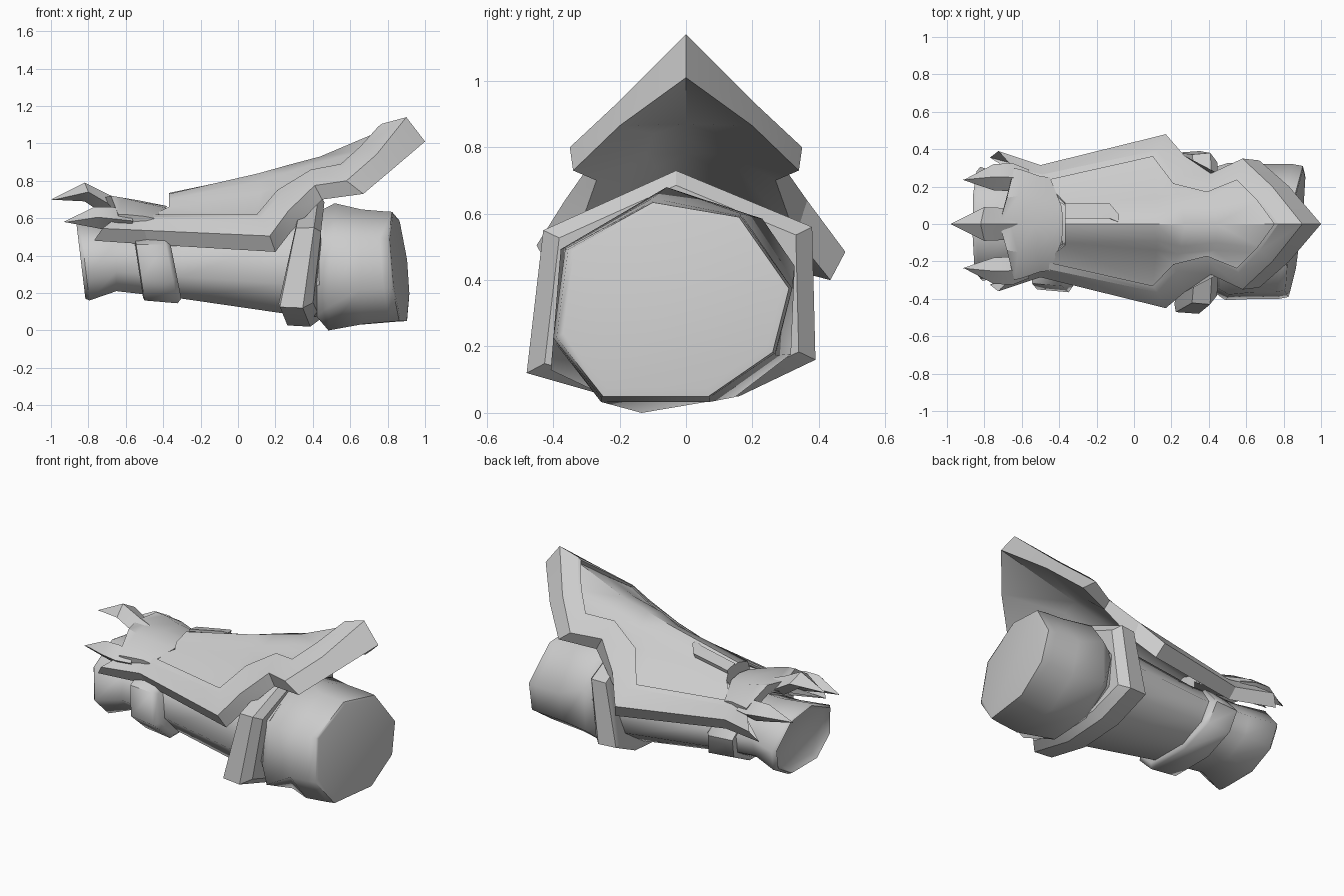
import bpy, bmesh, math

if "Cube" in bpy.data.objects:
    bpy.data.objects.remove(bpy.data.objects["Cube"])

metal = bpy.data.materials.new("light_grey")
metal.diffuse_color = (0.6, 0.6, 0.6, 1)
metal.use_nodes = True
metal.node_tree.nodes["Principled BSDF"].inputs["Base Color"].default_value = metal.diffuse_color


def make(name, verts, faces, angle=30):
    """Mesh object with welded vertices, outward faces and sharp edges kept."""
    me = bpy.data.meshes.new(name)
    me.from_pydata([tuple(v) for v in verts], [], faces)
    bm = bmesh.new()
    bm.from_mesh(me)
    bmesh.ops.remove_doubles(bm, verts=bm.verts, dist=0.0005)
    bmesh.ops.recalc_face_normals(bm, faces=bm.faces)
    bm.to_mesh(me)
    bm.free()
    me.materials.append(metal)
    ob = bpy.data.objects.new(name, me)
    bpy.context.collection.objects.link(ob)
    bpy.context.view_layer.objects.active = ob
    ob.select_set(True)
    bpy.ops.object.shade_smooth_by_angle(angle=math.radians(angle))
    ob.select_set(False)
    return ob


def loft(name, rings, angle=30):
    """Closed rings joined in order, with both ends capped."""
    n = len(rings[0])
    verts = [p for r in rings for p in r]
    faces = [(k*n + i, k*n + (i+1) % n, (k+1)*n + (i+1) % n, (k+1)*n + i)
             for k in range(len(rings)-1) for i in range(n)]
    faces += [tuple(range(n)), tuple(range(len(verts)-n, len(verts)))]
    return make(name, verts, faces, angle)


OCT = [(-.17, .98), (.57, .83), (1, .1), (.86, -.55),
       (.31, -1), (-.6, -1), (-1, -.4), (-.9, .5)]


def ring(x, cy, cz, ry, rz, tilt=0.0, shape=OCT, yaw=0.0):
    return [(x + tilt*b*rz + yaw*a*ry, cy + a*ry, cz + b*rz) for a, b in shape]


# Forearm tube with a flared wrist and a recessed wrist opening
loft("forearm", [
    ring(-.81, 0, .37, .25, .17, -.12),
    ring(-.84, 0, .37, .28, .20, -.12),
    ring(-.82, 0, .37, .305, .21, -.12),
    ring(-.65, 0, .385, .26, .175),
    ring(-.30, -.01, .365, .27, .195),
    ring(.25, -.02, .355, .33, .265),
    ring(.46, -.03, .36, .34, .29)], 58)

# Flared elbow sleeve with a softly rounded end cap, cut at a slant
SLEEVE = [(-.05, 1), (.72, .72), (.98, .3), (.95, -.48),
          (.5, -.86), (-.25, -1), (-.98, -.62), (-.9, .45)]
loft("elbow_sleeve", [
    ring(.42, -.03, .355, .33, .28),
    ring(.50, -.04, .34, .375, .34, .05, SLEEVE),
    ring(.67, -.04, .343, .36, .31, -.02, yaw=.05),
    ring(.81, -.04, .345, .36, .298, -.09, yaw=.12),
    ring(.86, -.04, .345, .35, .295, -.1, yaw=.13),
    ring(.864, -.04, .35, .33, .275, -.1, yaw=.13)], 58)

# Thin strap near the wrist
loft("wrist_strap", [
    ring(-.535, -.02, .355, .28, .18, -.15),
    ring(-.53, -.03, .36, .32, .20, -.15),
    ring(-.365, -.03, .355, .335, .21, -.2),
    ring(-.34, -.03, .355, .30, .185, -.2)], 58)

# Heavy angular strap near the elbow
HEX = [(-.03, .73), (.38, .56), (.39, .16), (.16, .05),
       (-.13, .02), (-.48, .12), (-.43, .55)]


def hex_ring(x, s, tilt):
    return [(x + tilt*(max(z, .12)-.36) + .4*max(0, .12-z),
             -.03 + (y+.03)*s, .36 + (z-.36)*s) for y, z in HEX]


loft("elbow_strap", [hex_ring(.265, .90, .2), hex_ring(.272, .98, .2),
                     hex_ring(.38, 1, .14), hex_ring(.425, .88, .1)], 25)

# Arm guard, half rows: ridge, panel edge top, panel edge bottom
PANEL = [
    [(-.37, 0, .62), (-.37, .10, .60), (-.38, .11, .59)],
    [(-.37, 0, .73), (-.37, .10, .70), (-.37, .115, .66)],
    [(.11, 0, .84), (.12, .09, .80), (.12, .14, .735)],
    [(.27, 0, .885), (.25, .12, .84), (.24, .16, .78)],
    [(.44, 0, .93), (.44, .10, .90), (.43, .14, .87)],
    [(.77, 0, 1.07), (.68, .13, .965), (.66, .155, .945)]]
# Border path: lip inner edge, lip outer edge, outer corner, lower edge
RIM = [
    [(-.61, .25, .605), (-.64, .28, .60), (-.725, .375, .535), (-.77, .34, .47)],
    [(-.48, .215, .61), (-.49, .25, .595), (-.50, .30, .525), (-.48, .265, .45)],
    [(.10, .345, .61), (.125, .38, .595), (.17, .465, .495), (.20, .42, .41)],
    [(.21, .215, .75), (.23, .25, .73), (.27, .365, .64), (.285, .33, .53)],
    [(.39, .17, .86), (.40, .20, .85), (.41, .27, .775), (.45, .27, .70)],
    [(.55, .235, .89), (.56, .26, .88), (.58, .35, .80), (.67, .34, .73)],
    [(.655, .13, .985), (.67, .145, .985), (.74, .20, .94), (.83, .20, .865)],
    [(.75, 0, 1.09), (.77, 0, 1.105), (.90, 0, 1.14), (1.0, 0, 1.01)]]


def lower(p, d):
    return (p[0], p[1], p[2]-d)


def rolled(s):
    """The guard is rolled slightly to the back along its wide part."""
    return [[(x, y + .015*s, z - .01*s) for x, y, z in r] if k < 3 else r
            for k, r in enumerate(RIM)]


def sheet(back, front):
    """Two grids of rows, one for each side of the ridge."""
    verts, faces = [], []
    for s, rows in ((1, back), (-1, front)):
        o, m = len(verts), len(rows[0])
        verts += [(x, s*y, z) for r in rows for x, y, z in r]
        faces += [(o+i*m+j, o+i*m+j+1, o+(i+1)*m+j+1, o+(i+1)*m+j)
                  for i in range(len(rows)-1) for j in range(m-1)]
    return verts, faces


plate, border, under = [], [], []
for rim in (rolled(1), rolled(-1)):
    rows = [p + [lower(r[0], .012)] for p, r in zip(PANEL, rim)]
    plate.append(rows)
    edge = [r[3] for r in rows] + [rows[5][1], rows[5][0]]
    border.append([[e] + r for e, r in zip(edge, rim)])
    inner = [[lower(p[0], .06), lower(p[1], .06), r[3]] for p, r in zip(PANEL, rim)]
    inner[5] = [rim[7][3], rim[6][3], rim[5][3]]
    under.append(inner)

make("guard_plate", *sheet(*plate), angle=40)
make("guard_border", *sheet(*border), angle=25)
lining = make("guard_lining", *sheet(*under), angle=45)
lining.data.flip_normals()

# Raised fold lying on the back side of the guard
loft("guard_fold", [
    [(-.37, .03, .70), (-.37, .10, .69), (-.37, .11, .72), (-.37, .03, .735)],
    [(-.14, .03, .75), (-.14, .10, .73), (-.13, .11, .765), (-.13, .03, .785)],
    [(-.09, .01, .77), (-.09, .05, .77), (-.08, .05, .795), (-.08, .01, .795)]], 25)


# Wrist cuff: curved collar, flaring towards the hand
def cuff_row(pts):
    full = [(x, -y, z) for x, y, z in reversed(pts[1:])] + pts
    return full + [(x, y*.95, z-.06) for x, y, z in reversed(full)]


loft("wrist_cuff", [
    cuff_row([(-.72, 0, .71), (-.68, .14, .72), (-.64, .30, .62)]),
    cuff_row([(-.66, 0, .70), (-.62, .15, .71), (-.60, .29, .62)]),
    cuff_row([(-.53, 0, .695), (-.52, .14, .685), (-.50, .255, .61)]),
    cuff_row([(-.38, 0, .665), (-.385, .09, .655), (-.45, .25, .60)])], 35)


# Claws: diamond sections running from the cuff to a pointed tip
def claw(name, stations):
    loft(name, [[(x, y, zt), (x + .02, y + w, (zt+zb)/2), (x, y, zb),
                 (x + .02, y - w, (zt+zb)/2)] for x, y, zt, zb, w in stations], 30)


claw("middle_claw", [(-.60, 0, .69, .60, .06), (-.70, 0, .73, .61, .085),
                     (-.82, 0, .79, .69, .09), (-.999, 0, .70, .699, .001)])
for side, s in (("back", 1), ("front", -1)):
    claw(side + "_claw", [(-.58, s*.24, .63, .54, .05), (-.67, s*.25, .66, .53, .075),
                          (-.77, s*.25, .66, .55, .07), (-.93, s*.235, .581, .58, .001)])
